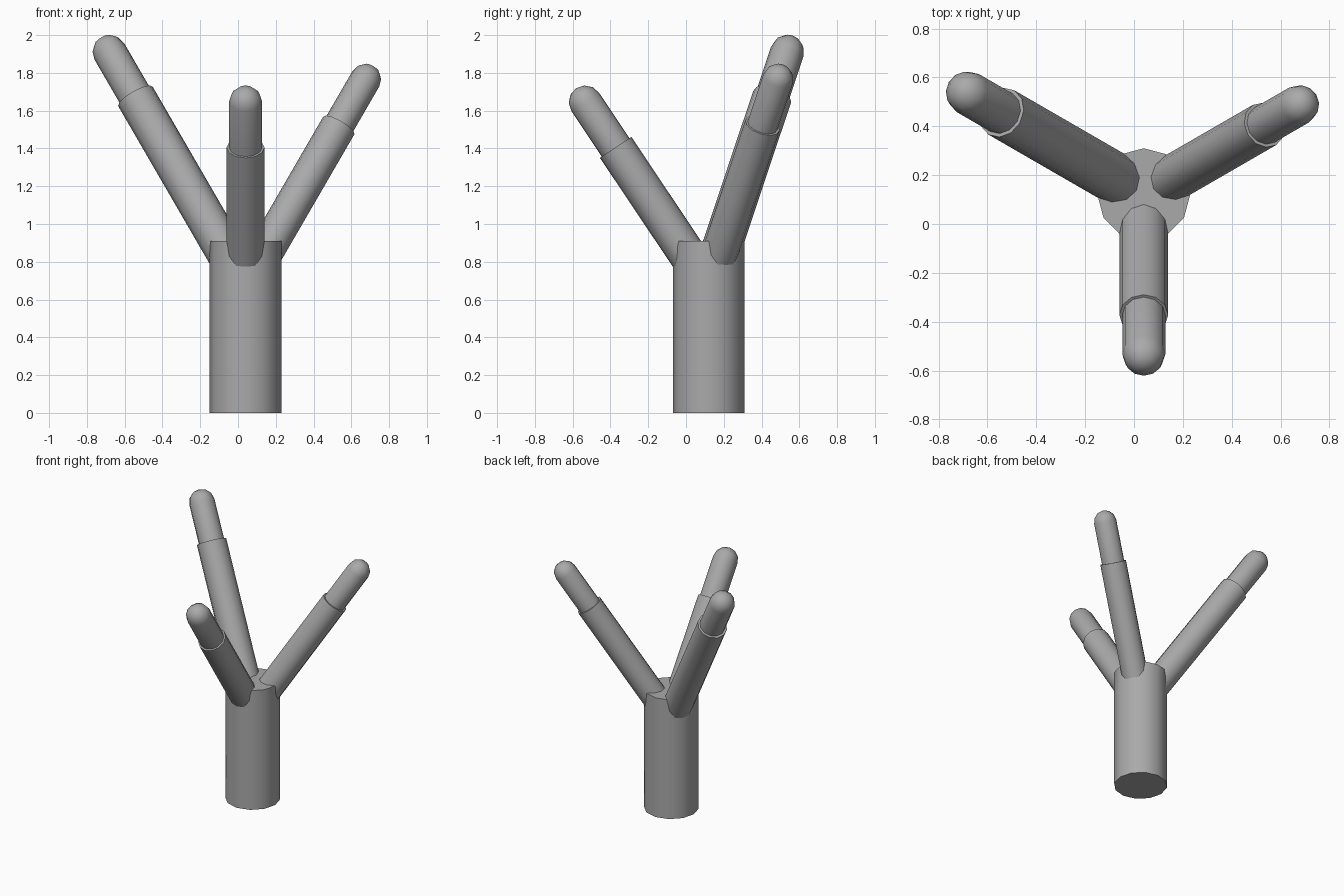
import bpy
import bmesh
from math import sin, cos, pi, radians
from mathutils import Matrix

cube = bpy.data.objects.get("Cube")
if cube:
    bpy.data.objects.remove(cube)

SIDES = 12
CENTRE = (0.04, 0.12)
TILT = radians(33.8)

grey = bpy.data.materials.new("plain_grey")
grey.use_nodes = True
COLOUR = (0.4, 0.4, 0.4, 1)
grey.diffuse_color = COLOUR
grey.node_tree.nodes["Principled BSDF"].inputs["Base Color"].default_value = COLOUR


def lathe(name, profile, matrix):
    """Closed solid from (radius, height) pairs, capped or ended in a point."""
    bm = bmesh.new()
    rings = []
    for r, z in profile:
        count = SIDES if r > 0 else 1
        rings.append([bm.verts.new((r * cos(2 * pi * i / SIDES),
                                    r * sin(2 * pi * i / SIDES), z))
                      for i in range(count)])
    for a, b in zip(rings, rings[1:]):
        for i in range(SIDES):
            j = (i + 1) % SIDES
            if len(b) == 1:
                bm.faces.new((a[i], a[j], b[0]))
            else:
                bm.faces.new((a[i], a[j], b[j], b[i]))
    for ring in (rings[0], rings[-1]):
        if len(ring) > 1:
            bm.faces.new(ring)
    bmesh.ops.recalc_face_normals(bm, faces=bm.faces)
    mesh = bpy.data.meshes.new(name)
    bm.to_mesh(mesh)
    bm.free()
    mesh.materials.append(grey)
    obj = bpy.data.objects.new(name, mesh)
    bpy.context.collection.objects.link(obj)
    obj.matrix_world = matrix
    bpy.ops.object.select_all(action='DESELECT')
    obj.select_set(True)
    bpy.context.view_layer.objects.active = obj
    bpy.ops.object.shade_smooth_by_angle(angle=radians(40))


# Trunk
lathe("trunk", [(0.19, 0), (0.19, 0.91)], Matrix.Translation((*CENTRE, 0)))

# Branches: name, azimuth, branch radius, branch length, tip radius, dome centre
BRANCHES = [
    ("front", -90, 0.1, 0.885, 0.088, 1.174),
    ("left", 30, 0.095, 1.025, 0.082, 1.32),
    ("right", 150, 0.105, 1.21, 0.09, 1.495),
]
for name, azimuth, radius, length, tip, dome in BRANCHES:
    place = (Matrix.Translation((*CENTRE, 0.67))
             @ Matrix.Rotation(radians(azimuth), 4, 'Z')
             @ Matrix.Rotation(TILT, 4, 'Y'))
    lathe(name + "_branch", [(radius, 0), (radius, length)], place)
    # Slimmer shoot with a domed end
    arc = [(tip * cos(a), dome + tip * sin(a)) for a in (0, pi / 6, pi / 3)]
    lathe(name + "_shoot", [(tip, length - 0.1)] + arc + [(0, dome + tip)], place)
